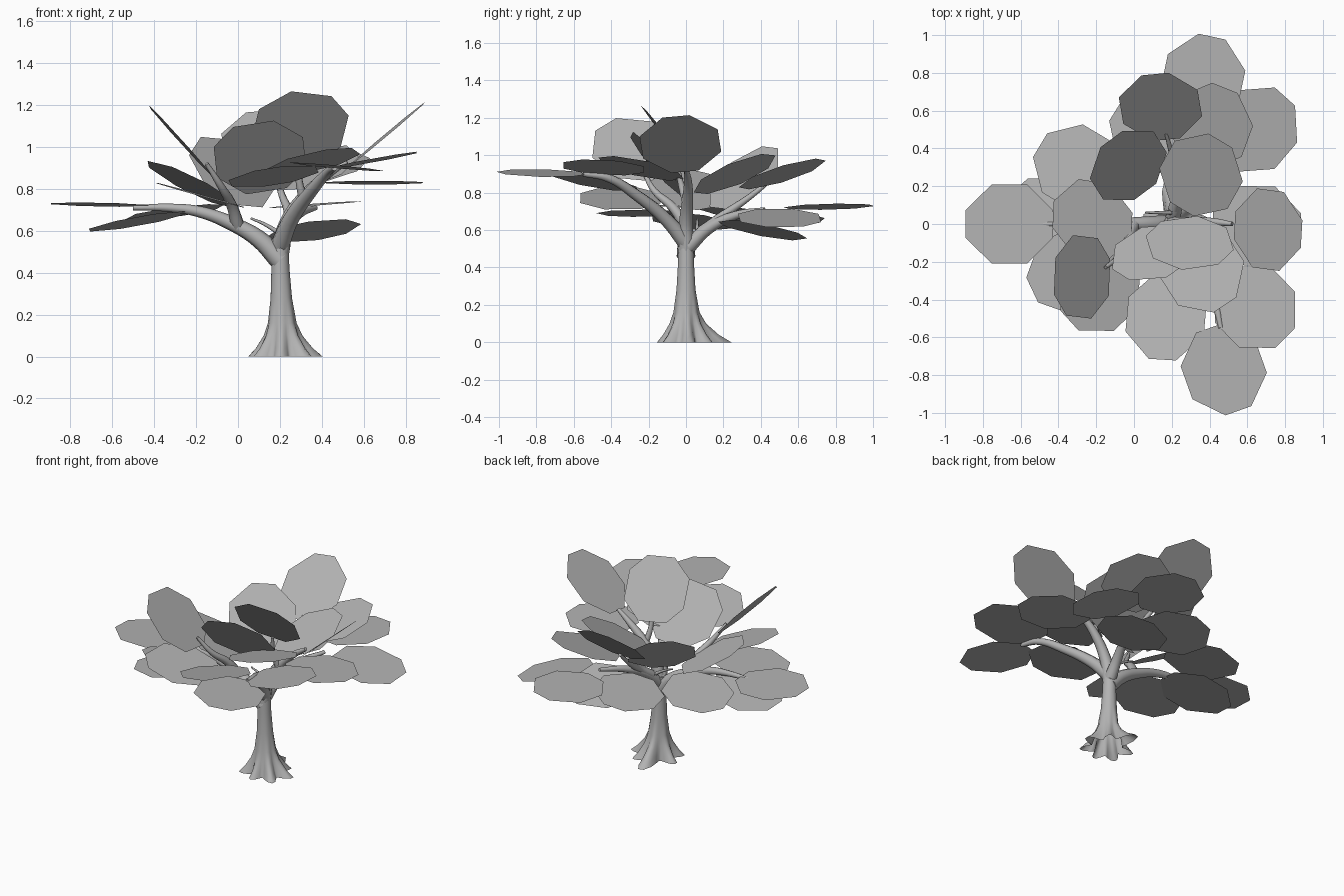
import bpy
import bmesh
from math import cos, sin, tau, radians
from mathutils import Vector

if "Cube" in bpy.data.objects:
    bpy.data.objects.remove(bpy.data.objects["Cube"])


def make_material(name, rgb):
    mat = bpy.data.materials.new(name)
    mat.use_nodes = True
    colour = (*rgb, 1)
    mat.diffuse_color = colour
    mat.node_tree.nodes["Principled BSDF"].inputs["Base Color"].default_value = colour
    return mat


GREY = make_material("plain grey", (0.45, 0.45, 0.45))


def add_object(name, bm):
    mesh = bpy.data.meshes.new(name)
    bm.to_mesh(mesh)
    bm.free()
    mesh.materials.append(GREY)
    obj = bpy.data.objects.new(name, mesh)
    bpy.context.collection.objects.link(obj)
    return obj


def make_trunk():
    """Loft rings upward, with root lobes that fade out above the open base."""
    # height, core radius, root strength
    rings = [(0, .08, 1), (.04, .078, .6), (.1, .072, .22), (.16, .063, .06),
             (.28, .051, 0), (.42, .043, 0), (.56, .042, 0)]
    # root direction and length
    roots = [(5, .115), (55, .09), (98, .17), (165, .095), (215, .09), (265, .075), (318, .1)]
    sides = 42
    bm = bmesh.new()
    loops = []
    for z, core, strength in rings:
        loop = []
        for i in range(sides):
            a = tau * i / sides
            lobe = max(size * max(0, cos(a - radians(d))) ** 18 for d, size in roots)
            r = core + lobe * strength
            loop.append(bm.verts.new((.215 - z * .03 + r * cos(a), r * sin(a), z)))
        loops.append(loop)
    for low, high in zip(loops, loops[1:]):
        for i in range(sides):
            j = (i + 1) % sides
            bm.faces.new((low[i], low[j], high[j], high[i])).smooth = True
    bm.faces.new(loops[-1])
    add_object("trunk", bm)


def make_branch(name, start, end, points):
    """Sweep a tapering round limb along a smooth path."""
    curve = bpy.data.curves.new(name, "CURVE")
    curve.dimensions = "3D"
    curve.bevel_depth = 1
    curve.bevel_resolution = 2
    curve.resolution_u = 5
    curve.use_fill_caps = True
    spline = curve.splines.new("BEZIER")
    spline.bezier_points.add(len(points) - 1)
    for i, (knot, co) in enumerate(zip(spline.bezier_points, points)):
        knot.co = co
        knot.handle_left_type = knot.handle_right_type = "AUTO"
        knot.radius = start + (end - start) * i / (len(points) - 1)
    curve.materials.append(GREY)
    obj = bpy.data.objects.new(name, curve)
    bpy.context.collection.objects.link(obj)


def make_leaf(name, x, y, z, slope_x, slope_y):
    """Flat long octagon pointing away from the trunk on a sloping plane."""
    normal = Vector((-slope_x, -slope_y, 1)).normalized()
    outward = Vector((x - .2, y, 0))
    outward = (outward - normal * outward.dot(normal)).normalized()
    across = normal.cross(outward)
    bm = bmesh.new()
    quarter = [(.232, .073), (.093, .21)]
    outline = quarter + [(-u, v) for u, v in quarter[::-1]]
    outline += [(u, -v) for u, v in outline[::-1]]
    centre = Vector((x, y, z))
    bm.faces.new([bm.verts.new(centre + outward * u + across * v) for u, v in outline])
    add_object(name, bm)


make_trunk()

# Main limbs
make_branch("left_limb", .05, .012,
            [(.2, 0, .46), (.1, 0, .56), (-.02, 0, .63), (-.18, 0, .69), (-.33, 0, .71),
             (-.5, 0, .71)])
make_branch("right_limb", .045, .012,
            [(.2, 0, .5), (.235, 0, .64), (.33, .01, .78), (.43, .01, .87), (.52, 0, .93)])
make_branch("front_limb", .046, .014,
            [(.2, 0, .53), (.25, -.1, .65), (.35, -.27, .79), (.43, -.42, .88), (.46, -.55, .9)])
make_branch("back_limb", .043, .012,
            [(.2, 0, .5), (.23, .12, .61), (.29, .27, .68), (.37, .42, .71)])

# Thinner side limbs
make_branch("left_twig", .034, .01,
            [(0, 0, .62), (-.03, -.07, .72), (-.08, -.17, .81), (-.15, -.23, .92)])
make_branch("back_twig", .03, .01,
            [(.21, .08, .59), (.24, .2, .68), (.21, .33, .77), (.17, .48, .89)])
make_branch("right_twig", .022, .01,
            [(.31, 0, .75), (.29, -.03, .86), (.3, -.05, .97)])
make_branch("low_twig", .012, .005,
            [(.21, .06, .58), (.13, .06, .63), (.06, .06, .66)])

# Leaves: centre, then rise along x and along y
leaves = {
    "back": [(.365, .765, .725, .07, .02), (.65, .5, .665, -.23, 0),
             (.405, .515, .9, .2, .3), (.14, .62, 1.02, 0, .87),
             (-.03, .31, .88, -.65, .75), (.355, .26, .9, .3, .4),
             (.36, .41, .6, .15, -.2), (.09, .5, .66, .18, 0)],
    "right": [(.71, -.03, 1.06, .84, .04), (.65, -.01, .83, 0, -.04),
              (.295, -.1, 1.09, .06, -1.25), (.105, -.15, .95, .25, -1.2)],
    "front": [(.64, -.44, .935, .18, -.04), (.475, -.77, .905, -.09, -.03),
              (.17, -.49, .86, .15, -.18), (.36, -.24, .93, .2, -.2)],
    "left": [(-.275, -.28, 1.03, -1.1, -.05), (-.22, .02, .82, -.5, -.2),
             (-.66, 0, .725, -.02, -.04), (-.3, .3, .69, .12, -.1),
             (-.33, -.25, .69, .08, 0), (-.18, -.35, .77, -.28, .02),
             (-.48, .03, .645, .18, -.1)],
}
for side, group in leaves.items():
    for n, leaf in enumerate(group, 1):
        make_leaf(f"{side}_leaf_{n}", *leaf)
